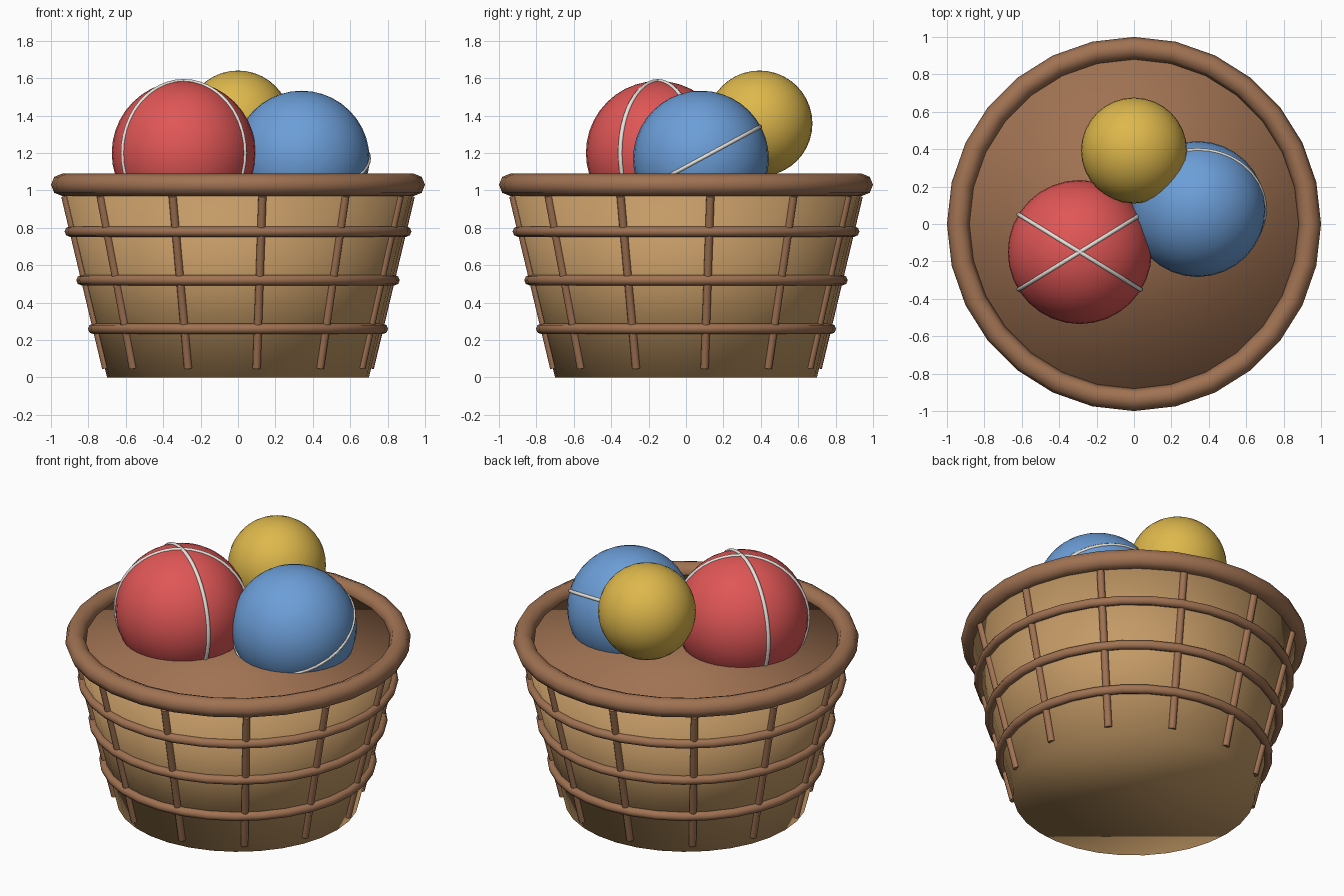
import bpy, math
from mathutils import Vector

if "Cube" in bpy.data.objects:
    bpy.data.objects.remove(bpy.data.objects["Cube"])


def mat(name, rgb):
    # sRGB 0-255 to linear diffuse colour
    m = bpy.data.materials.new(name)
    lin = [((c / 255 + 0.055) / 1.055) ** 2.4 for c in rgb]
    m.diffuse_color = (*lin, 1)
    m.use_nodes = True
    m.node_tree.nodes["Principled BSDF"].inputs["Base Color"].default_value = m.diffuse_color
    return m


TAN = mat("tan wicker", (196, 154, 102))
BROWN = mat("brown cane", (160, 114, 82))
RED = mat("red", (224, 86, 86))
BLUE = mat("blue", (108, 158, 216))
YELLOW = mat("yellow", (222, 184, 76))
WHITE = mat("off white", (232, 228, 220))


def finish(name, material):
    ob = bpy.context.object
    ob.name = name
    ob.data.materials.append(material)
    bpy.ops.object.shade_smooth()
    return ob


def cone(name, material, r1, r2, z1, z2, n=32):
    bpy.ops.mesh.primitive_cone_add(vertices=n, radius1=r1, radius2=r2, depth=z2 - z1,
                                    location=(0, 0, (z1 + z2) / 2))
    return finish(name, material)


def ring(name, material, major, minor, loc, rot=(0, 0, 0), n=48, k=8):
    bpy.ops.mesh.primitive_torus_add(major_segments=n, minor_segments=k, major_radius=major,
                                     minor_radius=minor, location=loc, rotation=rot)
    return finish(name, material)


def rod(name, material, a, b, r):
    a, b = Vector(a), Vector(b)
    d = b - a
    bpy.ops.mesh.primitive_cylinder_add(vertices=10, radius=r, depth=d.length, location=(a + b) / 2,
                                        rotation=d.to_track_quat('Z', 'Y').to_euler())
    ob = finish(name, material)
    bpy.ops.object.shade_smooth_by_angle(angle=math.radians(50))
    return ob


def ball(name, material, r, loc):
    bpy.ops.mesh.primitive_uv_sphere_add(segments=32, ring_count=20, radius=r, location=loc)
    return finish(name, material)


# basket wall, and the lid of filling inside the rim
cone("basket_body", TAN, 0.70, 0.94, 0.0, 1.0)
cone("basket_filling", BROWN, 0.90, 0.90, 0.97, 1.03)

# thick rim and three hoops
ring("basket_rim", BROWN, 0.94, 0.06, (0, 0, 1.03), n=28)
for i in range(1, 4):
    z = 0.26 * i
    ring(f"hoop_{i}", BROWN, 0.712 + 0.24 * z, 0.028, (0, 0, z), n=32)

# twelve upright ribs following the slope of the wall
for i in range(12):
    t = 0.14 + i * math.tau / 12
    c, s = math.cos(t), math.sin(t)
    lo, hi = 0.712, 0.933
    rod(f"rib_{i + 1}", BROWN, (lo * c, lo * s, 0.05), (hi * c, hi * s, 0.97), 0.022)

# balls
red_at, blue_at = (-0.29, -0.15, 1.2), (0.34, 0.08, 1.17)
ball("red_ball", RED, 0.385, red_at)
ball("blue_ball", BLUE, 0.363, blue_at)
ball("yellow_ball", YELLOW, 0.283, (0, 0.393, 1.358))

# seams on the balls
for i, a in enumerate((-31.6, 31.6)):
    ring(f"red_ball_seam_{i + 1}", WHITE, 0.383, 0.0125, red_at,
         (math.pi / 2, 0, math.radians(a)), k=6)
ring("blue_ball_seam", WHITE, 0.359, 0.0115, blue_at, (math.radians(28.4), 0, 0), k=6)
